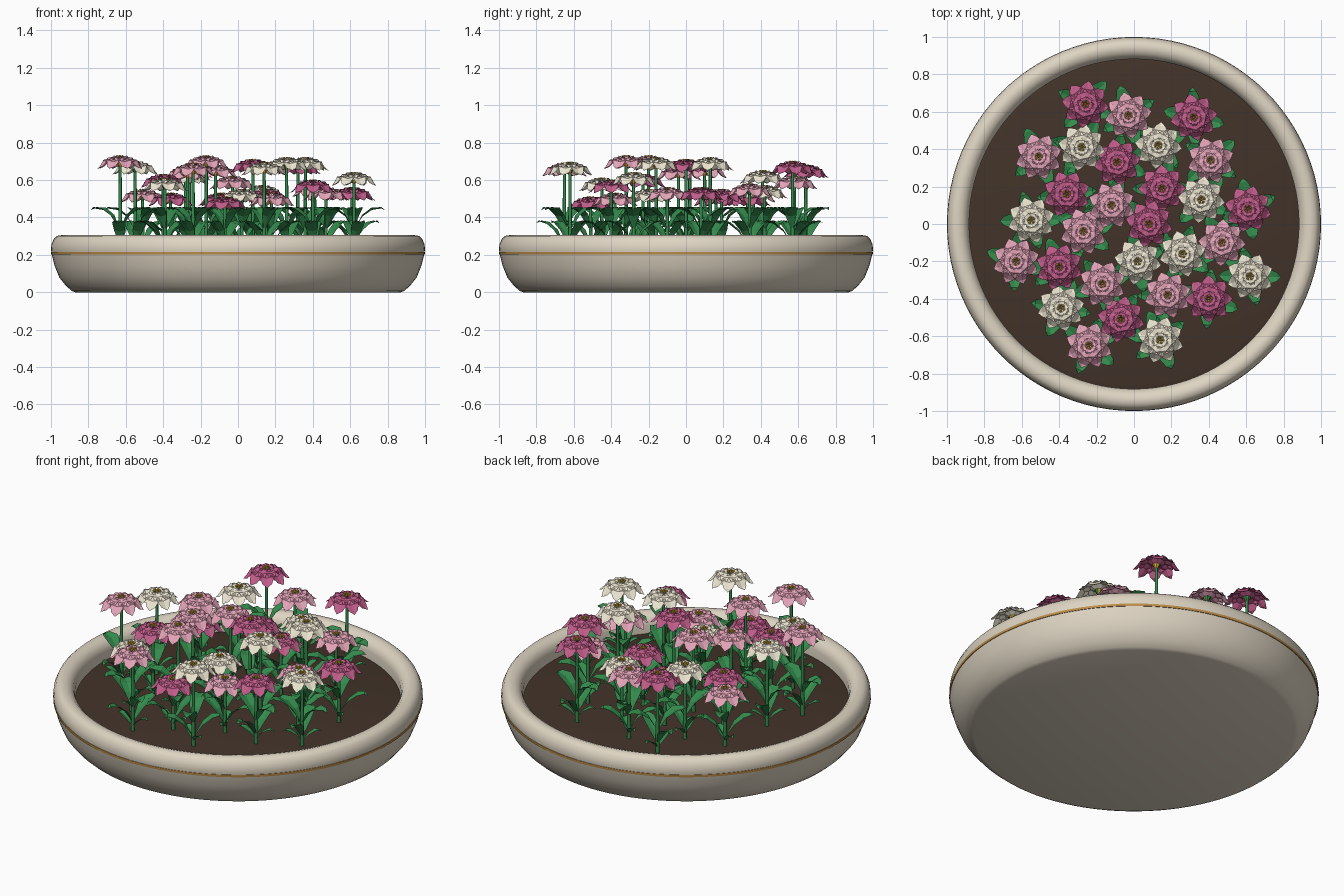
import bpy, bmesh, math, random
from mathutils import Matrix, Vector

if "Cube" in bpy.data.objects:
    bpy.data.objects.remove(bpy.data.objects["Cube"])

random.seed(4)
SOIL_Z = 0.20


def material(name, rgb):
    m = bpy.data.materials.new(name)
    m.diffuse_color = (*rgb, 1)
    m.use_nodes = True
    m.node_tree.nodes["Principled BSDF"].inputs["Base Color"].default_value = m.diffuse_color
    return m


CREAM = material("cream", (0.73, 0.66, 0.54))
GOLD = material("gold", (0.50, 0.27, 0.07))
SOIL = material("soil", (0.055, 0.033, 0.022))
GREEN = material("green", (0.035, 0.26, 0.075))
PETALS = {
    "M": material("magenta", (0.54, 0.11, 0.26)),
    "P": material("pink", (0.79, 0.38, 0.49)),
    "W": material("ivory", (0.85, 0.79, 0.64)),
}
YELLOW = material("yellow", (0.70, 0.42, 0.04))


def make_mesh(name, bm, mats):
    me = bpy.data.meshes.new(name)
    bm.to_mesh(me)
    bm.free()
    for m in mats:
        me.materials.append(m)
    return me


def add_object(name, me, loc=(0, 0, 0), rot=0, smooth=None):
    ob = bpy.data.objects.new(name, me)
    bpy.context.collection.objects.link(ob)
    ob.location = loc
    ob.rotation_euler.z = rot
    if smooth is not None:
        bpy.context.view_layer.objects.active = ob
        ob.select_set(True)
        bpy.ops.object.shade_smooth_by_angle(angle=math.radians(smooth))
        ob.select_set(False)
    return ob


def lathe(name, profile, mat, steps=96, closed=False):
    bm = bmesh.new()
    vs = [bm.verts.new((r, 0, z)) for r, z in profile]
    pairs = list(zip(vs, vs[1:])) + ([(vs[-1], vs[0])] if closed else [])
    edges = [bm.edges.new(p) for p in pairs]
    bmesh.ops.spin(bm, geom=vs + edges, cent=(0, 0, 0), axis=(0, 0, 1),
                   angle=math.tau, steps=steps)
    bmesh.ops.remove_doubles(bm, verts=bm.verts, dist=1e-5)
    bmesh.ops.recalc_face_normals(bm, faces=bm.faces)
    return add_object(name, make_mesh(name, bm, [mat]), smooth=40)


def blade(bm, stations, angle, fold, base=(0, 0, 0)):
    """Folded leaf or petal from (radius, z, half width) stations."""
    rot = Matrix.Rotation(angle, 3, "Z")
    rows = []
    for r, z, w in stations:
        pts = [(r, -w, z + fold * w), (r, 0, z), (r, w, z + fold * w)]
        rows.append([bm.verts.new(rot @ Vector(p) + Vector(base)) for p in pts])
    tip = bm.verts.new(rot @ Vector((stations[-1][0] + 0.022, 0, stations[-1][1] - 0.008))
                       + Vector(base))
    for a, b in zip(rows, rows[1:]):
        for i in (0, 1):
            bm.faces.new((a[i], b[i], b[i + 1], a[i + 1]))
    for i in (0, 1):
        bm.faces.new((rows[-1][i], tip, rows[-1][i + 1]))


# Bowl, gold stripe and soil
lathe("bowl", [(0, 0), (0.87, 0), (0.89, 0.008), (0.92, 0.035), (0.955, 0.078),
               (0.98, 0.14), (0.995, 0.20), (1.0, 0.23), (0.997, 0.257),
               (0.985, 0.285), (0.968, 0.301), (0.94, 0.306), (0.912, 0.297),
               (0.89, 0.275), (0.882, 0.245), (0.882, 0.17), (0, 0.17)], CREAM)
lathe("gold_stripe", [(0.985, 0.202), (0.999, 0.202), (1.0, 0.209), (1.0, 0.216),
                      (0.985, 0.218)], GOLD, closed=True)
lathe("soil", [(0, SOIL_Z), (0.86, SOIL_Z), (0.882, SOIL_Z - 0.005)], SOIL)

# Shared blossoms: three petal tiers around a yellow centre
TIERS = [
    (8, 0.0, [(0.008, 0.0, 0.010), (0.045, 0.016, 0.030), (0.08, 0.008, 0.040),
              (0.105, -0.022, 0.026)]),
    (8, 0.5, [(0.006, 0.010, 0.007), (0.035, 0.027, 0.022), (0.062, 0.024, 0.028),
              (0.080, 0.006, 0.017)]),
    (6, 0.2, [(0.005, 0.018, 0.005), (0.020, 0.034, 0.014), (0.036, 0.036, 0.017),
              (0.046, 0.028, 0.010)]),
]


def blossom(name, mat):
    bm = bmesh.new()
    for count, shift, stations in TIERS:
        for i in range(count):
            blade(bm, stations, math.tau * (i + shift) / count, 0.25)
    petal_faces = len(bm.faces)
    # Green cup under the petals
    bmesh.ops.create_cone(bm, cap_ends=True, segments=8, radius1=0.008, radius2=0.022,
                          depth=0.024, matrix=Matrix.Translation((0, 0, -0.008)))
    cup_faces = len(bm.faces)
    # Stamens
    for i in range(6):
        a = math.tau * i / 5
        r = 0.016 if i < 5 else 0
        bmesh.ops.create_icosphere(bm, subdivisions=1, radius=0.008, matrix=Matrix.Translation(
            (r * math.cos(a), r * math.sin(a), 0.036)))
    bm.faces.ensure_lookup_table()
    for i, f in enumerate(bm.faces):
        f.material_index = 0 if i < petal_faces else 1 if i < cup_faces else 2
    return make_mesh(name, bm, [mat, GREEN, YELLOW])


BLOSSOMS = {k: blossom("blossom_" + m.name, m) for k, m in PETALS.items()}

# Plants: colour, x, y, head height
PLANTS = [
    ("M", -.26, .64, .64), ("P", -.03, .58, .58), ("M", .32, .57, .66),
    ("P", -.51, .36, .51), ("W", -.28, .41, .61), ("M", -.09, .33, .49),
    ("W", .13, .42, .53), ("P", .41, .34, .54), ("M", -.36, .16, .49),
    ("P", -.12, .10, .64), ("M", .15, .19, .51), ("W", .36, .13, .68),
    ("M", .61, .08, .52), ("W", -.55, .02, .66), ("P", -.27, -.04, .63),
    ("M", .08, 0, .67), ("P", .47, -.10, .52), ("P", -.63, -.20, .69),
    ("M", -.40, -.23, .59), ("W", .02, -.20, .51), ("W", .26, -.16, .68),
    ("W", .62, -.28, .60), ("P", -.17, -.32, .69), ("P", .18, -.38, .49),
    ("M", .40, -.40, .56), ("W", -.39, -.45, .57), ("M", -.07, -.51, .47),
    ("P", -.24, -.65, .65), ("W", .14, -.62, .655),
]

# Leaf tiers, curving up and out from the stem
LEAVES = [
    (0.0, [(0.006, 0.235, 0.006), (0.035, 0.265, 0.020), (0.065, 0.285, 0.022),
           (0.085, 0.292, 0.012)]),
    (1.2, [(0.006, 0.26, 0.007), (0.05, 0.325, 0.030), (0.10, 0.365, 0.036),
           (0.14, 0.378, 0.020)]),
    (2.5, [(0.006, 0.34, 0.007), (0.045, 0.405, 0.032), (0.095, 0.440, 0.042),
           (0.145, 0.448, 0.024)]),
]

stems, leaves = bmesh.new(), bmesh.new()
for i, (kind, x, y, z) in enumerate(PLANTS):
    turn = random.uniform(0, math.tau)
    bmesh.ops.create_cone(stems, cap_ends=True, segments=8, radius1=0.011, radius2=0.008,
                          depth=z - SOIL_Z + 0.01,
                          matrix=Matrix.Translation((x, y, (z + SOIL_Z - 0.01) / 2)))
    for shift, stations in LEAVES:
        for side in (0, math.pi):
            blade(leaves, stations, turn + shift + side, 0.3, (x, y, 0))
    add_object(f"flower_{i + 1}", BLOSSOMS[kind], (x, y, z), random.uniform(0, math.tau))

add_object("stems", make_mesh("stems", stems, [GREEN]), smooth=50)
add_object("leaves", make_mesh("leaves", leaves, [GREEN]))
